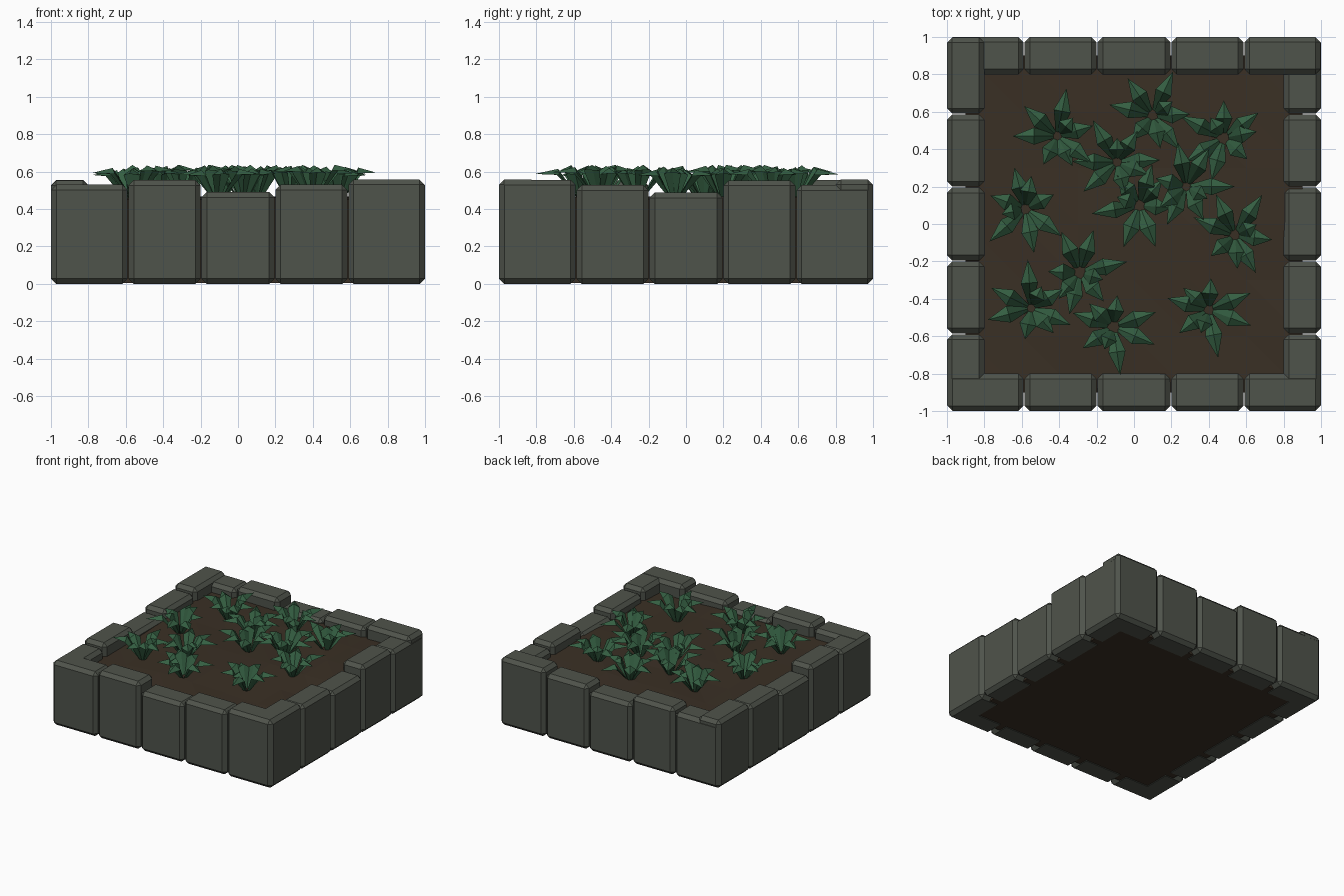
import bpy, bmesh, random
from math import radians, cos, sin
from mathutils import Vector

if "Cube" in bpy.data.objects:
    bpy.data.objects.remove(bpy.data.objects["Cube"])
random.seed(4)


def material(name, rgb):
    m = bpy.data.materials.new(name)
    m.diffuse_color = (*rgb, 1)
    m.use_nodes = True
    m.node_tree.nodes["Principled BSDF"].inputs["Base Color"].default_value = m.diffuse_color
    return m


STONE = material("stone_grey", (0.078, 0.087, 0.07))
SOIL = material("soil_brown", (0.042, 0.029, 0.018))
LEAF = material("leaf_green", (0.035, 0.115, 0.055))


def finish(name, bm, mat):
    me = bpy.data.meshes.new(name)
    bm.to_mesh(me)
    bm.free()
    me.materials.append(mat)
    ob = bpy.data.objects.new(name, me)
    bpy.context.collection.objects.link(ob)
    return ob


def stone(name, x0, x1, y0, y1, h):
    bm = bmesh.new()
    bmesh.ops.create_cube(bm, size=1)
    for v in bm.verts:
        v.co = Vector((x0 + (v.co.x + .5) * (x1 - x0),
                       y0 + (v.co.y + .5) * (y1 - y0), (v.co.z + .5) * h))
    bmesh.ops.bevel(bm, geom=bm.edges[:], offset=0.028, segments=1,
                    affect='EDGES', profile=0.5)
    finish(name, bm, STONE)


# Four rows of five chamfered edging stones (row ends a hair inside the corner)
SPANS = [(-.998, -.59), (-.585, -.2), (-.195, .195), (.2, .585), (.59, .998)]
HEIGHTS = [.53, .555, .49, .53, .558]
for i, (a, b) in enumerate(SPANS):
    stone(f"front_stone_{i + 1}", a, b, -1, -.8, HEIGHTS[i])
    stone(f"back_stone_{i + 1}", a, b, .8, 1, HEIGHTS[i])
    stone(f"right_stone_{i + 1}", .8, 1, a, b, HEIGHTS[4 - i] - .002)
    stone(f"left_stone_{i + 1}", -1, -.8, a, b, HEIGHTS[i] - .002)

# Soil bed: solid block with a gently uneven top
Z_SOIL = 0.46
bm = bmesh.new()
bmesh.ops.create_grid(bm, x_segments=6, y_segments=6, size=0.9)
bmesh.ops.triangulate(bm, faces=bm.faces[:])
bottom = bm.verts[:]
ext = bmesh.ops.extrude_face_region(bm, geom=bm.faces[:])
for v in [g for g in ext["geom"] if isinstance(g, bmesh.types.BMVert)]:
    v.co.z = Z_SOIL + random.uniform(-.015, .01)
for v in bottom:
    v.co.z = 0.004
bmesh.ops.recalc_face_normals(bm, faces=bm.faces[:])
finish("soil_bed", bm, SOIL)


def add_leaf(bm, centre, ang, length):
    """Folded leaf: rising narrow stalk half, then a wide drooping tip."""
    d = Vector((cos(ang), sin(ang), 0))
    s = Vector((-d.y, d.x, 0))
    up = Vector((0, 0, 1))
    top_z = 0.135 + random.uniform(-.02, .01)
    rows = [(0.02, -.01, .012, .004), (length * .52, top_z, .046, .032)]
    prev = None
    for r, z, w, ridge in rows:
        p = centre + d * r + up * z
        row = [bm.verts.new(q) for q in (p - s * w, p + up * ridge, p + s * w)]
        if prev:
            for k in (0, 1):
                bm.faces.new((prev[k], row[k], row[k + 1], prev[k + 1]))
        prev = row
    tip = bm.verts.new(centre + d * length + up * (top_z + .005))
    for k in (0, 1):
        bm.faces.new((prev[k], tip, prev[k + 1]))


# Plants: position and direction of the longest leaf
PLANTS = [(-.41, .47, 79), (.10, .58, 65), (.48, .46, 153), (-.09, .33, 120),
          (.28, .20, 0), (-.58, .08, 222), (.03, .10, 190), (.54, -.06, 56),
          (-.29, -.26, 13), (-.55, -.45, 94), (-.11, -.55, 278),
          (.40, -.46, 281)]
LEAVES = [(0, .26), (59, .24), (101, .24), (165, .17),
          (218, .18), (243, .23), (297, .20), (330, .13)]
for i, (x, y, rot) in enumerate(PLANTS):
    bm = bmesh.new()
    for ang, length in LEAVES:
        add_leaf(bm, Vector((x, y, Z_SOIL)), radians(ang + rot), length)
    bm.normal_update()
    for f in bm.faces:
        if f.normal.z < 0:
            f.normal_flip()
    finish(f"plant_{i + 1}", bm, LEAF)
